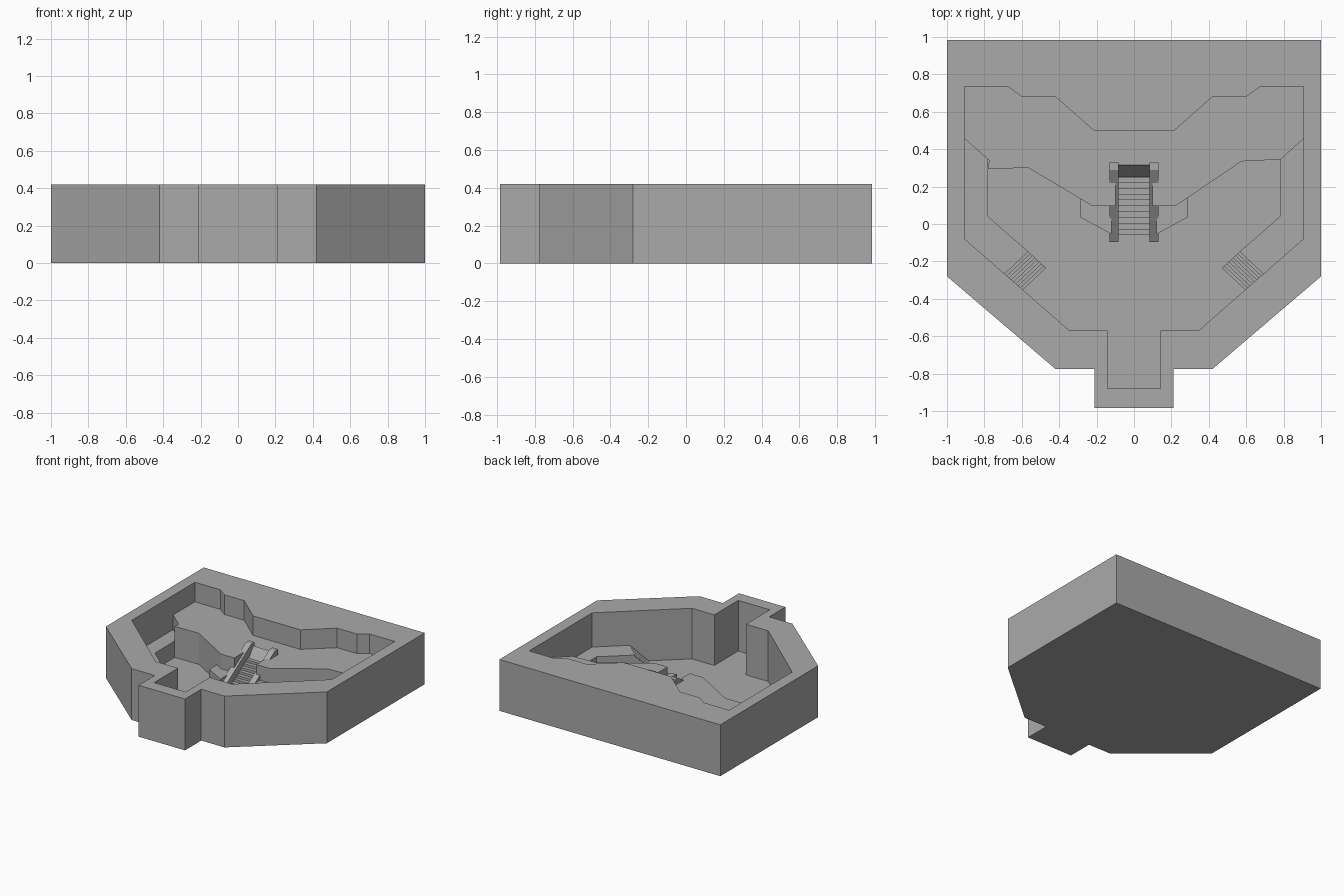
import bpy, bmesh
from mathutils import Vector

cube = bpy.data.objects.get("Cube")
if cube:
    bpy.data.objects.remove(cube)

stone = bpy.data.materials.new("grey_stone")
stone.use_nodes = True
GREY = (0.4, 0.4, 0.4, 1)
stone.diffuse_color = GREY
stone.node_tree.nodes["Principled BSDF"].inputs["Base Color"].default_value = GREY

TOP, TERRACE, LEDGE, FLOOR = 0.42, 0.26, 0.14, 0.006


def solid(name, loops, sweep):
    """Fill the closed loops (outline, then holes) and sweep the face."""
    bm = bmesh.new()
    edges = []
    for loop in loops:
        vs = [bm.verts.new(p) for p in loop]
        edges += [bm.edges.new((a, b)) for a, b in zip(vs, vs[1:] + vs[:1])]
    bmesh.ops.triangle_fill(bm, edges=edges, use_beauty=True)
    swept = bmesh.ops.extrude_face_region(bm, geom=bm.faces[:], use_keep_orig=True)
    bmesh.ops.translate(bm, vec=Vector(sweep),
                        verts=[g for g in swept["geom"] if isinstance(g, bmesh.types.BMVert)])
    bmesh.ops.recalc_face_normals(bm, faces=bm.faces[:])
    bmesh.ops.dissolve_limit(bm, angle_limit=0.01, verts=bm.verts[:], edges=bm.edges[:])
    mesh = bpy.data.meshes.new(name)
    bm.to_mesh(mesh)
    bm.free()
    mesh.materials.append(stone)
    obj = bpy.data.objects.new(name, mesh)
    bpy.context.collection.objects.link(obj)
    return obj


def prism(name, z0, z1, *outlines):
    loops = [[(x, y, z0) for x, y in o] for o in outlines]
    return solid(name, loops, (0, 0, z1 - z0))


def stairs(name, start, run, across, rise, steps):
    """Stairs climbing from start along run, swept sideways by across."""
    start, run = Vector(start), Vector(run)
    up = Vector((0, 0, rise))
    profile = [start]
    for i in range(steps):
        profile.append(start + run * i / steps + up * (i + 1) / steps)
        profile.append(start + run * (i + 1) / steps + up * (i + 1) / steps)
    profile.append(start + run)
    return solid(name, [profile], across)


def mirrored(points):
    return points + [(-x, y) for x, y in reversed(points)]


# Outer walls and floor
outer = mirrored([(0.21, -0.985), (0.21, -0.775), (0.42, -0.775), (1, -0.28), (1, 0.985)])
inner = mirrored([(0.143, -0.88), (0.143, -0.57), (0.345, -0.57), (0.905, -0.08),
                  (0.905, 0.735), (0.675, 0.735), (0.6, 0.68), (0.42, 0.68), (0.215, 0.5)])
prism("outer_wall", 0, TOP, outer, inner)
prism("floor", 0, FLOOR, mirrored([(0.18, -0.93), (0.18, -0.67), (0.38, -0.67),
                                   (0.95, -0.18), (0.95, 0.85)]))

# Raised terrace with a notch for the central stairs
prism("terrace", 0.002, TERRACE, [
    (-0.95, 0.8), (-0.95, 0.495), (-0.905, 0.455), (-0.775, 0.34), (-0.78, 0.295),
    (-0.565, 0.3), (-0.22, 0.095), (-0.1, 0.095), (-0.1, 0.31),
    (0.1, 0.31), (0.1, 0.095), (0.22, 0.095), (0.575, 0.335), (0.785, 0.345),
    (0.905, 0.455), (0.95, 0.495), (0.95, 0.8)])

for side, s in (("left", 1), ("right", -1)):
    # Side ledge and the steps that lead down from it
    ledge = [(0.78, 0.42), (0.95, 0.55), (0.95, -0.15), (0.71, -0.285), (0.565, -0.148), (0.78, 0.04)]
    prism(side + "_ledge", 0.003, LEDGE, [(s * x, y) for x, y in ledge])
    stairs(side + "_steps", (s * 0.47, -0.235, 0.004), (s * 0.095, 0.087, 0),
           (s * 0.135, -0.127, 0), LEDGE - 0.02, 8)

    # Low block beside the central stairs
    block = [(0.285, 0.18), (0.285, 0.035), (0.12, -0.055), (0.12, 0.18)]
    prism(side + "_low_block", 0.003, LEDGE, [(s * x, y) for x, y in block])

    # Sloped balustrade with a flat cap
    rail = [(-0.095, 0.003), (-0.095, 0.06), (0.29, 0.305), (0.33, 0.305), (0.33, 0.003)]
    solid(side + "_balustrade", [[(s * 0.082, y, z) for y, z in rail]], (s * 0.05, 0, 0))

# Central stairs and the steep sill at their head
stairs("central_stairs", (-0.084, -0.06, 0.004), (0, 0.312, 0), (0.168, 0, 0), 0.2, 10)
sill = [(0.25, 0.004), (0.25, 0.19), (0.315, 0.28), (0.315, 0.004)]
solid("stair_sill", [[(-0.084, y, z) for y, z in sill]], (0.168, 0, 0))
